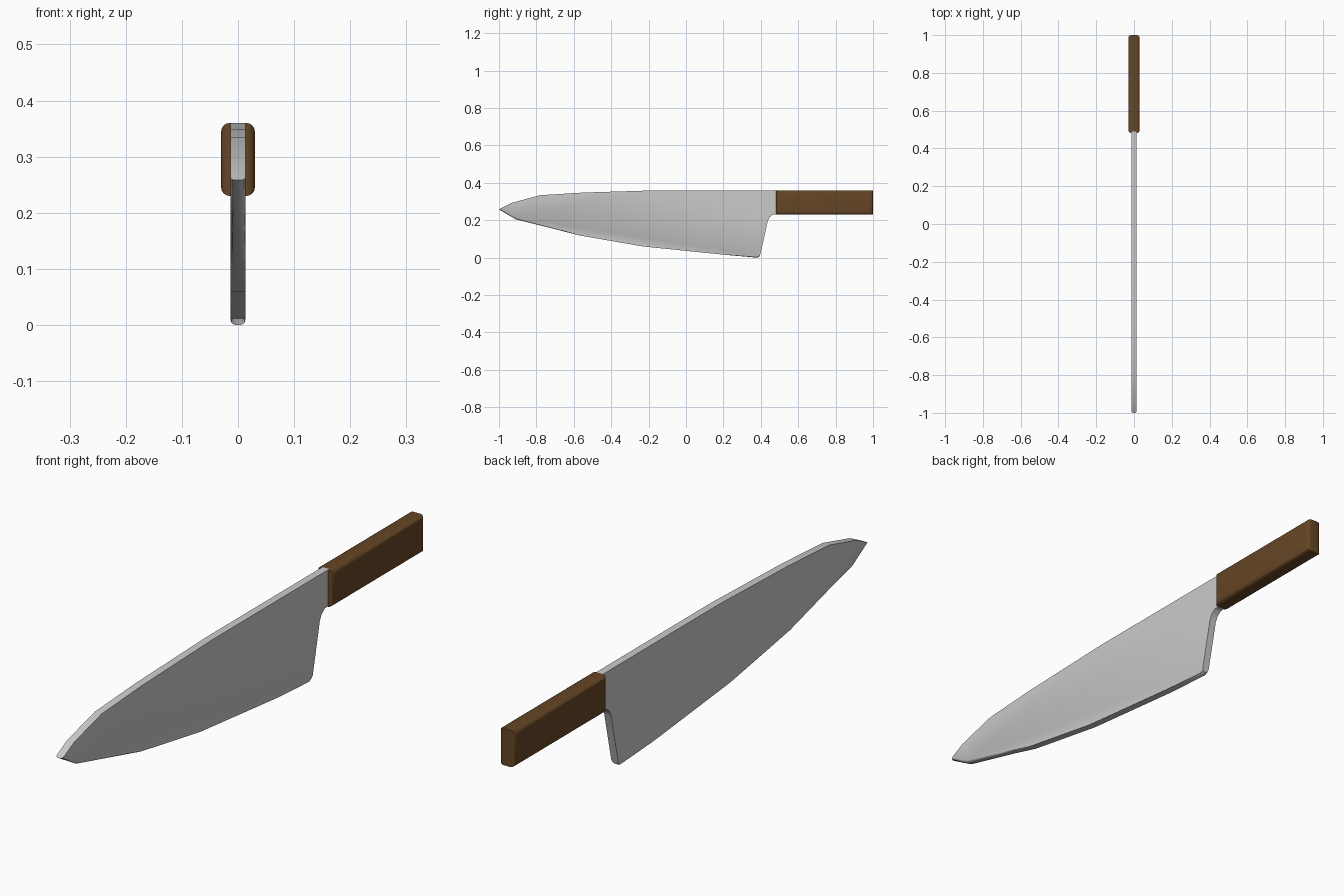
import bpy, bmesh

if "Cube" in bpy.data.objects:
    bpy.data.objects.remove(bpy.data.objects["Cube"])


def material(name, color):
    m = bpy.data.materials.new(name)
    m.diffuse_color = color
    m.use_nodes = True
    m.node_tree.nodes["Principled BSDF"].inputs["Base Color"].default_value = m.diffuse_color
    return m


def finish(bm, name, mat=None):
    bmesh.ops.recalc_face_normals(bm, faces=bm.faces[:])
    me = bpy.data.meshes.new(name)
    bm.to_mesh(me)
    bm.free()
    ob = bpy.data.objects.new(name, me)
    bpy.context.collection.objects.link(ob)
    if mat:
        me.materials.append(mat)
    bpy.ops.object.select_all(action='DESELECT')
    ob.select_set(True)
    bpy.context.view_layer.objects.active = ob
    bpy.ops.object.shade_smooth_by_angle(angle=0.55)
    return ob


def slab(profile, half):
    """Prism through x = -half..half from a (y, z) outline; returns bmesh and both vertex rings."""
    bm = bmesh.new()
    rings = [[bm.verts.new((s * half, y, z)) for y, z in profile] for s in (-1, 1)]
    for r in rings:
        bm.faces.new(r)
    n = len(profile)
    for i in range(n):
        j = (i + 1) % n
        bm.faces.new((rings[0][i], rings[0][j], rings[1][j], rings[1][i]))
    return bm, rings


def bevel_rims(bm, rings, pairs, width, segments):
    edges = [bm.edges.get((r[i], r[j])) for r in rings for i, j in pairs]
    bmesh.ops.bevel(bm, geom=edges, offset=width, offset_type='OFFSET',
                    segments=segments, profile=0.5, affect='EDGES')


# Blade: cutting edge from tip to heel, then bolster curve and spine
cutting = [(-1, 0.258), (-0.91, 0.205), (-0.56, 0.117), (-0.23, 0.06),
           (0.2, 0.018), (0.382, 0.002), (0.393, 0.008)]
rest = [(0.398, 0.022), (0.437, 0.195), (0.447, 0.216), (0.465, 0.23), (0.49, 0.232),
        (0.49, 0.36), (-0.16, 0.36), (-0.55, 0.348), (-0.78, 0.334), (-0.935, 0.292)]
bm, rings = slab(cutting + rest, 0.0135)
bevel_rims(bm, rings, [(i, i + 1) for i in range(len(cutting) - 1)], 0.009, 2)
low = min(v.co.z for v in bm.verts)
for v in bm.verts:
    if v.co.z < 0.03:
        v.co.z -= low
finish(bm, "blade")

# Handle: wooden block with rounded side rims
bm, rings = slab([(0.482, 0.23), (1, 0.23), (1, 0.36), (0.482, 0.36)], 0.03)
bevel_rims(bm, rings, [(i, (i + 1) % 4) for i in range(4)], 0.015, 4)
finish(bm, "handle", material("wood", (0.13, 0.06, 0.018, 1)))
